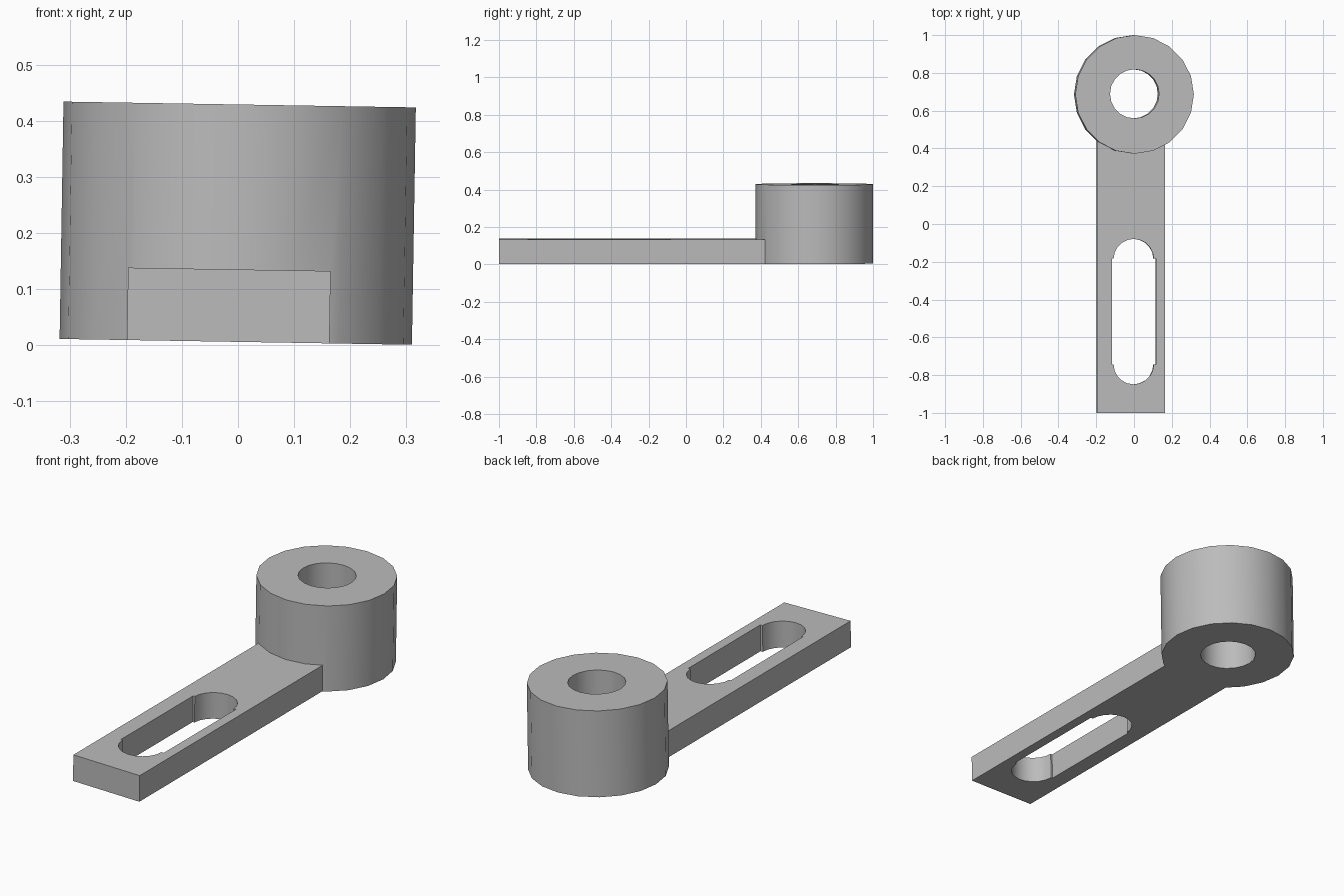
import bpy
import bmesh
from mathutils import Matrix

cube = bpy.data.objects.get("Cube")
if cube:
    bpy.data.objects.remove(cube, do_unlink=True)

SIDES = 20
BOSS_Y = 0.686
ARM_HEIGHT = 0.129
BOSS_HEIGHT = 0.423
TILT = 0.0165

grey = bpy.data.materials.new("plain grey")
grey.use_nodes = True
grey.diffuse_color = (0.5, 0.5, 0.5, 1)
grey.node_tree.nodes["Principled BSDF"].inputs["Base Color"].default_value = (0.5, 0.5, 0.5, 1)


def finish(name, bm):
    mesh = bpy.data.meshes.new(name)
    bm.to_mesh(mesh)
    bm.free()
    mesh.materials.append(grey)
    obj = bpy.data.objects.new(name, mesh)
    bpy.context.collection.objects.link(obj)
    return obj


def cylinder(name, radius, y, z0, z1):
    bm = bmesh.new()
    bmesh.ops.create_cone(bm, cap_ends=True, segments=SIDES, radius1=radius, radius2=radius,
                          depth=z1 - z0, matrix=Matrix.Translation((0, y, (z0 + z1) / 2)))
    return finish(name, bm)


def box(name, x0, x1, y0, y1, z0, z1):
    bm = bmesh.new()
    place = Matrix.Translation(((x0 + x1) / 2, (y0 + y1) / 2, (z0 + z1) / 2))
    size = Matrix.Diagonal((x1 - x0, y1 - y0, z1 - z0, 1))
    bmesh.ops.create_cube(bm, size=1, matrix=place @ size)
    return finish(name, bm)


def combine(target, other, operation):
    mod = target.modifiers.new(operation.lower(), 'BOOLEAN')
    mod.operation = operation
    mod.solver = 'EXACT'
    mod.object = other
    bpy.context.view_layer.objects.active = target
    bpy.ops.object.modifier_apply(modifier=mod.name)
    bpy.data.objects.remove(other, do_unlink=True)


# Flat arm joined to the round boss
bracket = box("slotted_arm_bracket", -0.194, 0.167, -1, 0.5, 0, ARM_HEIGHT)
combine(bracket, cylinder("boss", 0.314, BOSS_Y, 0, BOSS_HEIGHT), 'UNION')

# Bore through the boss
combine(bracket, cylinder("bore_cutter", 0.13, BOSS_Y + 0.003, -0.1, 0.6), 'DIFFERENCE')

# Slot: straight middle, slightly narrower round ends
combine(bracket, box("slot_cutter", -0.115, 0.118, -0.743, -0.182, -0.1, 0.3), 'DIFFERENCE')
for y in (-0.743, -0.185):
    combine(bracket, cylinder("slot_end_cutter", 0.106, y, -0.1, 0.3), 'DIFFERENCE')

# Slight sideways lean of the whole part
bracket.data.transform(Matrix.Translation((-0.004, 0, 0.006)) @ Matrix.Rotation(TILT, 4, 'Y'))

bpy.ops.object.select_all(action='DESELECT')
bracket.select_set(True)
bpy.context.view_layer.objects.active = bracket
bpy.ops.object.shade_smooth_by_angle(angle=0.52)
